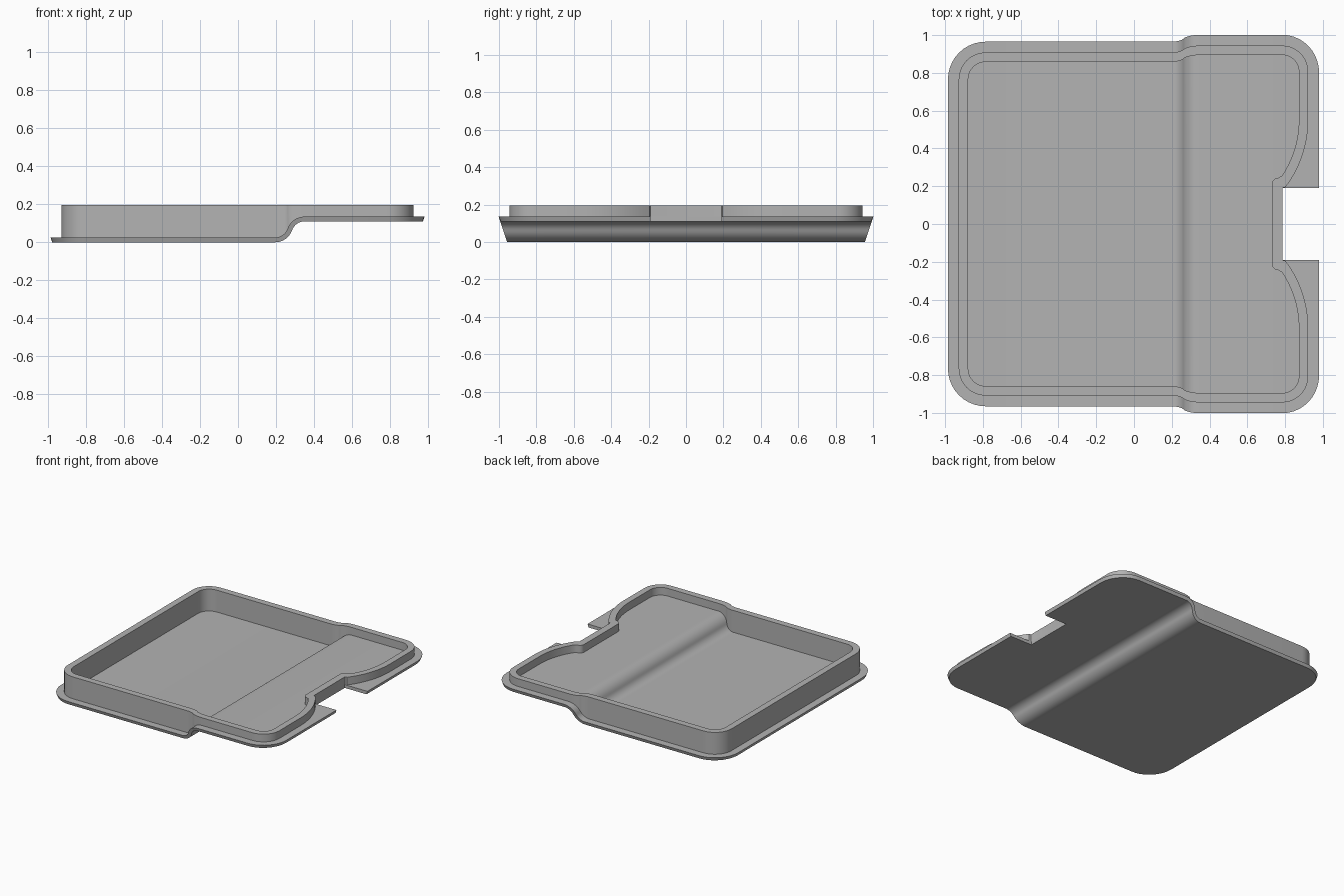
import bpy, bmesh
from math import sin, cos, pi, radians, sqrt

cube = bpy.data.objects.get("Cube")
if cube:
    bpy.data.objects.remove(cube)

grey = bpy.data.materials.new("plain grey")
grey.use_nodes = True
colour = (0.45, 0.45, 0.45, 1)
grey.diffuse_color = colour
grey.node_tree.nodes["Principled BSDF"].inputs["Base Color"].default_value = colour

HALF = 0.0125                # half the plate thickness
LOW, HIGH = 0.025, 0.135     # floor heights either side of the step
RIM = 0.195                  # top of the wall
CX = 0.785                   # corner centres, also the notch depth
NOTCH = 0.19                 # half width of the notch
N = 10                       # segments per corner


def corner_y(z):
    """Corner centre y: the sides lean outward with height."""
    return 0.757 + 0.33 * z


def step_stations():
    """Step between the floors as two arcs: top x, z and bottom x, z."""
    r, bend, x0 = 0.0821, radians(70.7), 0.195
    run, rise = r * sin(bend), r * (1 - cos(bend))
    out = []
    for i in range(2 * N + 1):
        a = bend * (1 - abs(i - N) / N)
        if i <= N:
            x, z = x0 + r * sin(a), HALF + r * (1 - cos(a))
        else:
            x, z = x0 + 2 * run - r * sin(a), HALF + 2 * rise - r * (1 - cos(a))
        dx, dz = -sin(a) * HALF, cos(a) * HALF
        out.append((x + dx, z + dz, x - dx, z - dz))
    return out


STEP = step_stations()


def finish(name, bm):
    bmesh.ops.remove_doubles(bm, verts=bm.verts, dist=0.0001)
    bmesh.ops.recalc_face_normals(bm, faces=bm.faces)
    mesh = bpy.data.meshes.new(name)
    bm.to_mesh(mesh)
    bm.free()
    mesh.materials.append(grey)
    obj = bpy.data.objects.new(name, mesh)
    bpy.context.collection.objects.link(obj)
    bpy.ops.object.select_all(action='DESELECT')
    obj.select_set(True)
    bpy.context.view_layer.objects.active = obj
    bpy.ops.object.shade_smooth_by_angle(angle=radians(30))


def base_plate():
    """Stepped plate with rounded corners, leaning edges and a notch."""
    arc = [i * pi / 2 / N for i in range(N + 1)]
    # Each station: top x, z, bottom x, z, corner cosine
    rows = [(-CX - 0.2 * sin(a), LOW, -CX - 0.192 * sin(a), 0, cos(a)) for a in reversed(arc)]
    rows += [s + (1,) for s in STEP]
    rows += [(CX + 0.195 * sin(a), HIGH, CX + 0.187 * sin(a), HIGH - LOW, cos(a)) for a in arc]

    bm = bmesh.new()
    top, bottom = [], []
    for xt, zt, xb, zb, c in rows:
        for x, z, grid in ((xt, zt, top), (xb, zb, bottom)):
            h = corner_y(z) + 0.2 * c
            grid.append([bm.verts.new((x, y, z)) for y in (-h, -NOTCH, NOTCH, h)])
    partner = {t: b for tr, br in zip(top, bottom) for t, b in zip(tr, br)}
    for i in range(len(rows) - 1):
        for j in range(3):
            if j == 1 and rows[i][0] > CX - 0.001:
                continue
            ring = (top[i][j], top[i + 1][j], top[i + 1][j + 1], top[i][j + 1])
            bm.faces.new(ring)
            bm.faces.new([partner[v] for v in reversed(ring)])
    # Close the edge all round
    for e in [e for e in bm.edges if e.is_boundary and all(v in partner for v in e.verts)]:
        a, b = e.verts
        bm.faces.new((a, b, partner[b], partner[a]))
    bmesh.ops.delete(bm, geom=[v for v in bm.verts if not v.link_faces], context='VERTS')
    finish("base_plate", bm)


def wall_loop(inset, right, notch_x, notch_y, fillet, bow_y, bow_depth):
    """Outline of one wall face as x, y, floor z."""
    pts = [(notch_x, notch_y - fillet, HIGH)]
    # Rounded shoulder beside the notch
    for i in range(1, 6):
        a = i * pi / 10
        pts.append((notch_x + fillet * (1 - cos(a)), notch_y - fillet * (1 - sin(a)), HIGH))
    # Bowed section up to the straight right side
    span = 0.55 - bow_y
    r = (span ** 2 + bow_depth ** 2) / (2 * bow_depth)
    for i in range(N + 1):
        d = span * (1 - i / N)
        pts.append((right - r + sqrt(r * r - d * d), 0.55 - d, HIGH))
    # Right corner, step and left corner
    rc = right - CX
    cy = corner_y(HIGH) + 0.2 - inset - rc
    for i in range(N + 1):
        a = i * pi / 2 / N
        pts.append((CX + rc * cos(a), cy + rc * sin(a), HIGH))
    for x, z, _, _ in reversed(STEP):
        pts.append((x, corner_y(z) + 0.2 - inset, z))
    rl = 0.2 - inset
    for i in range(N + 1):
        a = i * pi / 2 / N
        pts.append((-CX - rl * sin(a), corner_y(LOW) + rl * cos(a), LOW))
    return pts + [(x, -y, z) for x, y, z in reversed(pts)]


def rim_wall():
    """Upright wall with a level top, standing on the stepped floor."""
    outer = wall_loop(0.057, 0.922, CX, 0.192, 0.004, 0.195, 0.12)
    inner = wall_loop(0.107, 0.873, 0.73, 0.245, 0.035, 0.255, 0.09)
    bm = bmesh.new()
    rings = []
    for loop, up in ((outer, False), (outer, True), (inner, True), (inner, False)):
        rings.append([bm.verts.new((x, y, RIM if up else z)) for x, y, z in loop])
    count = len(outer)
    for k in range(4):
        a, b = rings[k], rings[(k + 1) % 4]
        for i in range(count):
            j = (i + 1) % count
            bm.faces.new((a[i], a[j], b[j], b[i]))
    finish("rim_wall", bm)


base_plate()
rim_wall()
